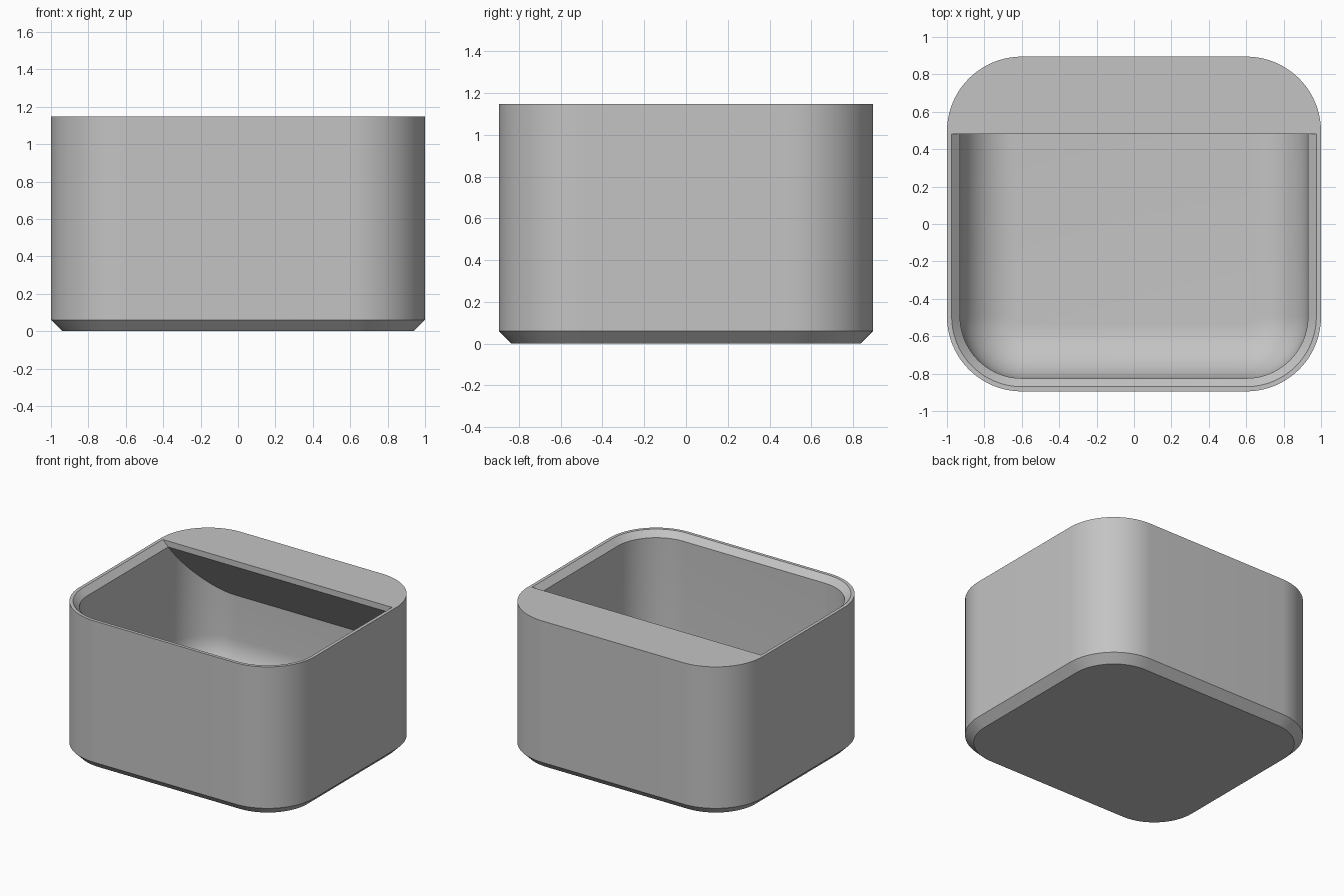
import bpy, bmesh, math

HX, HY, HEIGHT, RADIUS = 1.0, 0.895, 1.148, 0.4
WALL, FLOOR, FILLET = 0.07, 0.065, 0.29
STEPS = 20

if "Cube" in bpy.data.objects:
    bpy.data.objects.remove(bpy.data.objects["Cube"])

# One grey plastic for the whole container
grey = bpy.data.materials.new("grey plastic")
grey.use_nodes = True
colour = (0.55, 0.55, 0.55, 1)
grey.diffuse_color = colour
grey.node_tree.nodes["Principled BSDF"].inputs["Base Color"].default_value = colour


def make_object(name, bm):
    bmesh.ops.recalc_face_normals(bm, faces=bm.faces)
    mesh = bpy.data.meshes.new(name)
    bm.to_mesh(mesh)
    bm.free()
    mesh.materials.append(grey)
    obj = bpy.data.objects.new(name, mesh)
    bpy.context.collection.objects.link(obj)
    return obj


def outline(inset):
    """Rounded rectangle, moved inward from the outer wall."""
    r = RADIUS - inset
    points = []
    for quarter, (sx, sy) in enumerate([(1, 1), (-1, 1), (-1, -1), (1, -1)]):
        for i in range(STEPS + 1):
            a = (quarter + i / STEPS) * math.pi / 2
            points.append((sx * (HX - RADIUS) + r * math.cos(a),
                           sy * (HY - RADIUS) + r * math.sin(a)))
    return points


def loft(name, levels):
    """Closed solid through (inset, height) levels."""
    bm = bmesh.new()
    rings = [[bm.verts.new((x, y, z)) for x, y in outline(d)] for d, z in levels]
    for low, high in zip(rings, rings[1:]):
        for i in range(len(low)):
            j = (i + 1) % len(low)
            bm.faces.new((low[i], low[j], high[j], high[i]))
    bm.faces.new(rings[0])
    bm.faces.new(rings[-1])
    return make_object(name, bm)


def prism(name, profile, half_width):
    """Extrude a (y, z) profile along x."""
    bm = bmesh.new()
    face = bm.faces.new([bm.verts.new((-half_width, y, z)) for y, z in profile])
    new = bmesh.ops.extrude_face_region(bm, geom=[face])["geom"]
    bmesh.ops.translate(bm, vec=(2 * half_width, 0, 0),
                        verts=[v for v in new if isinstance(v, bmesh.types.BMVert)])
    return make_object(name, bm)


def subtract(target, cutter):
    cutter.hide_render = True
    mod = target.modifiers.new("cut", 'BOOLEAN')
    mod.operation, mod.solver, mod.object = 'DIFFERENCE', 'EXACT', cutter
    bpy.context.view_layer.objects.active = target
    bpy.ops.object.modifier_apply(modifier=mod.name)
    bpy.data.objects.remove(cutter)


# Outer body with a chamfered foot
container = loft("container", [(0.06, 0), (0, 0.06), (0, HEIGHT)])

# Hollow with a rounded floor edge and a chamfered rim
levels = []
for i in range(13):
    a = i / 12 * math.pi / 2
    levels.append((WALL + FILLET * (1 - math.sin(a)),
                   FLOOR + FILLET * (1 - math.cos(a))))
levels += [(WALL, HEIGHT - 0.045), (0.025, HEIGHT), (0.025, HEIGHT + 0.1)]
hollow = loft("hollow", levels)

# Rear shelf: short front lip, then an underside sloping to the back wall
shelf = prism("shelf", [(0.48, 1.4), (0.48, HEIGHT - 0.045), (0.98, 0.503), (0.98, 1.4)], 1.2)
subtract(hollow, shelf)
subtract(container, hollow)

# Smooth walls, crisp edges
bpy.ops.object.select_all(action='DESELECT')
container.select_set(True)
bpy.context.view_layer.objects.active = container
bpy.ops.object.shade_smooth_by_angle(angle=math.radians(30))
